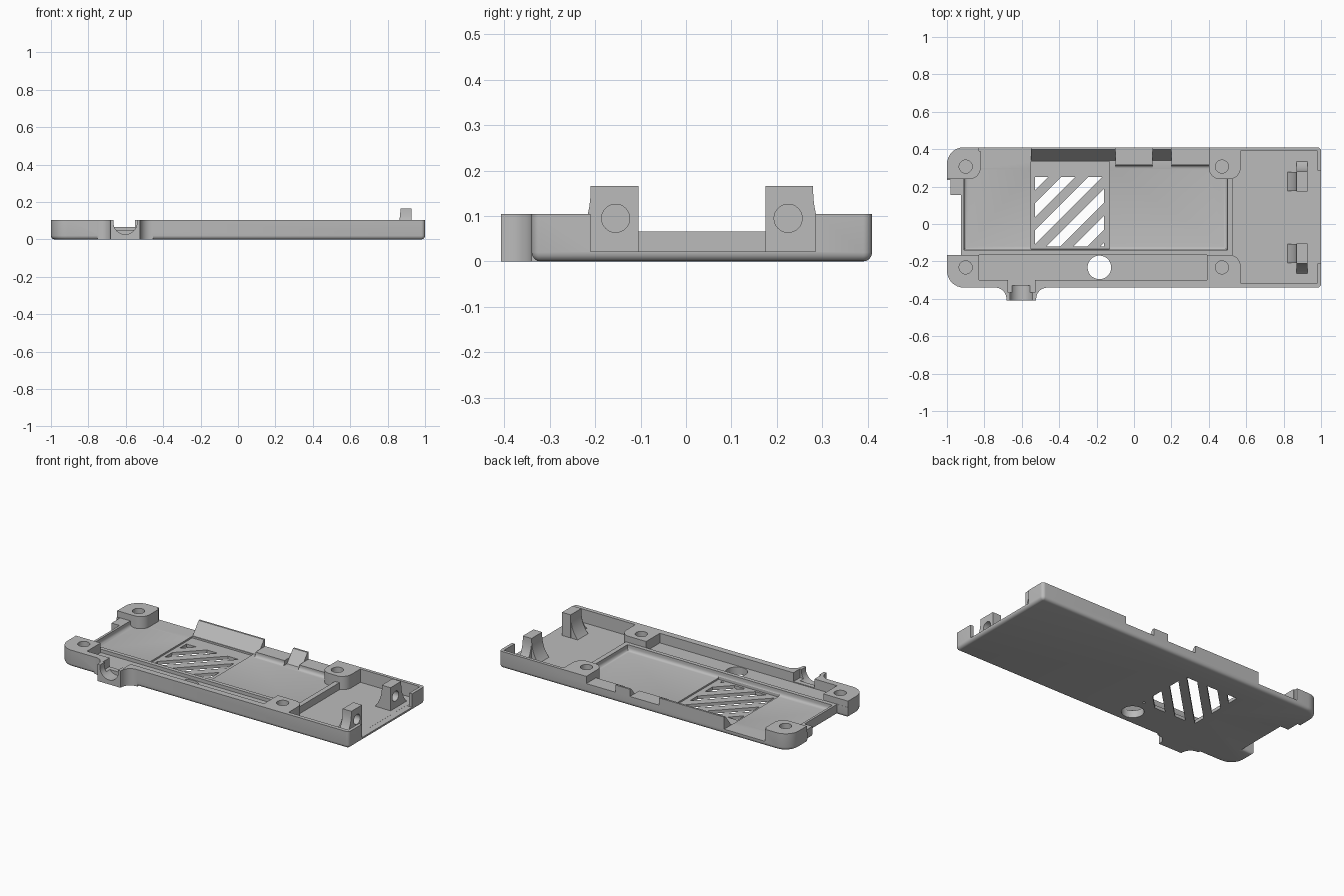
import bpy, bmesh, math
from mathutils import Vector

cube = bpy.data.objects.get("Cube")
if cube:
    bpy.data.objects.remove(cube, do_unlink=True)

grey = bpy.data.materials.new("grey_plastic")
grey.use_nodes = True
grey.diffuse_color = (0.5, 0.5, 0.5, 1)
grey.node_tree.nodes["Principled BSDF"].inputs["Base Color"].default_value = grey.diffuse_color
TOP = 0.105


def prism(name, pts, lo, hi, axis="Z", bevel=0.0):
    """Extrude a 2D outline along an axis, optionally rounding the low edges."""
    place = {"X": lambda a, b: (lo, a, b), "Y": lambda a, b: (a, lo, b),
             "Z": lambda a, b: (a, b, lo)}[axis]
    shift = Vector([(hi - lo) * (axis == k) for k in "XYZ"])
    bm = bmesh.new()
    base = bm.faces.new([bm.verts.new(place(a, b)) for a, b in pts])
    rim = list(base.edges)
    top = bmesh.ops.extrude_face_region(bm, geom=[base], use_keep_orig=True)["geom"]
    bmesh.ops.translate(bm, vec=shift, verts=[v for v in top if isinstance(v, bmesh.types.BMVert)])
    bmesh.ops.recalc_face_normals(bm, faces=bm.faces)
    if bevel:
        bmesh.ops.bevel(bm, geom=rim, offset=bevel, segments=4, profile=0.5, affect="EDGES")
    return finish(name, bm)


def finish(name, bm):
    mesh = bpy.data.meshes.new(name)
    bm.to_mesh(mesh)
    bm.free()
    mesh.materials.append(grey)
    obj = bpy.data.objects.new(name, mesh)
    bpy.context.collection.objects.link(obj)
    return obj


def rect(x0, x1, y0, y1):
    return [(x0, y0), (x1, y0), (x1, y1), (x0, y1)]


def circle(x, y, r, n=32):
    return [(x + r * math.cos(k * math.tau / n), y + r * math.sin(k * math.tau / n)) for k in range(n)]


def rounded(corners, steps=8):
    """Outline whose right-angled corners (x, y, radius) become arcs."""
    out = []
    for i, (x, y, r) in enumerate(corners):
        p = Vector((x, y))
        if r == 0:
            out.append((x, y))
            continue
        a = (Vector(corners[i - 1][:2]) - p).normalized() * r
        b = (Vector(corners[(i + 1) % len(corners)][:2]) - p).normalized() * r
        for k in range(steps + 1):
            t = k / steps * math.pi / 2
            out.append(tuple(p + a * (1 - math.sin(t)) + b * (1 - math.cos(t))))
    return out


def combine(target, other, op="DIFFERENCE"):
    mod = target.modifiers.new(op.lower(), "BOOLEAN")
    mod.object, mod.operation, mod.solver = other, op, "EXACT"
    bpy.context.view_layer.objects.active = target
    bpy.ops.object.modifier_apply(modifier=mod.name)
    bpy.data.objects.remove(other, do_unlink=True)


def cut_box(x0, x1, y0, y1, z, bevel=0.0):
    combine(body, prism("cutter", rect(x0, x1, y0, y1), z, 0.3, bevel=bevel))


# Tray body with a notch in the left end
body = prism("tray_body", rounded([
    (-1, -0.34, 0.09), (1, -0.34, 0.02), (1, 0.41, 0.02), (-1, 0.41, 0.09),
    (-1, 0.235, 0), (-0.98, 0.235, 0), (-0.98, 0.155, 0), (-0.925, 0.155, 0),
    (-0.925, -0.165, 0), (-1, -0.165, 0)]), 0, TOP, bevel=0.02)

# Cable outlet on the front side, flared into the wall
combine(body, prism("outlet", rounded([
    (-0.75, -0.31, 0), (-0.75, -0.34, 0), (-0.682, -0.34, 0.06), (-0.682, -0.408, 0),
    (-0.523, -0.408, 0), (-0.523, -0.34, 0.06), (-0.455, -0.34, 0), (-0.455, -0.31, 0)]),
    0, TOP), "UNION")

# Recesses: end bay and its mouth, rim, pocket, vent floor, back opening, side channel
cut_box(0.53, 0.98, -0.315, 0.39, 0.022)
cut_box(0.96, 1.1, -0.21, 0.285, 0.0215)
cut_box(-1.1, 0.54, -0.166, 0.24, 0.066)
cut_box(-0.91, 0.50, -0.14, 0.315, 0.03, bevel=0.02)
cut_box(-0.55, -0.13, -0.135, 0.335, 0.02)
cut_box(-0.83, -0.55, 0.2, 0.5, 0.0301)
cut_box(-0.83, 0.40, -0.30, -0.165, 0.045)

# Gaps and sloped inner faces of the back wall
for x0, x1 in [(-0.1, 0.1), (0.2, 0.4)]:
    cut_box(x0, x1, 0.3, 0.5, 0.06)
for x0, x1 in [(-0.56, -0.1), (0.1, 0.2)]:
    slope = [(0.29, 0.031), (0.34, 0.031), (0.402, 0.11), (0.29, 0.11)]
    combine(body, prism("cutter", slope, x0, x1, "X"))

# Cable outlet saddle
cut_box(-0.675, -0.53, -0.365, -0.285, 0.05)
combine(body, prism("cutter", circle(-0.603, 0.09, 0.063), -0.5, -0.33, "Y"))

# Screw bosses
BOSSES = [(-0.97, -0.82, 0.24, 0.39), (0.40, 0.57, 0.24, 0.40), (0.39, 0.57, -0.33, -0.165)]
for x0, x1, y0, y1 in BOSSES:
    r = [0.0] * 4
    if y0 > 0:
        r[0], r[1] = (0, 0.06) if x0 < 0 else (0.06, 0.06)
    else:
        r[2] = 0.06
    if x0 < 0:
        r[3] = 0.07
    shape = [(x, y, k) for (x, y), k in zip(rect(x0, x1, y0, y1), r)]
    combine(body, prism("boss", rounded(shape), 0.01, TOP), "UNION")
for x in (-0.9, 0.47):
    for y in (-0.232, 0.307):
        combine(body, prism("cutter", circle(x, y, 0.035), 0.03, 0.3))

# Round hole through the side channel
combine(body, prism("cutter", circle(-0.185, -0.232, 0.063, 48), -0.1, 0.3))

# Diagonal vent slots, clipped to a rectangle
for k in range(6):
    low = 0.71 - 0.145 * k
    bm = bmesh.new()
    bm.faces.new([bm.verts.new((x, y, -0.1)) for x, y in rect(-0.53, -0.16, -0.12, 0.25)])
    for offset, side in [(low, -1), (low + 0.075, 1)]:
        bmesh.ops.bisect_plane(bm, geom=bm.verts[:] + bm.edges[:] + bm.faces[:],
                               plane_co=(0, offset, 0), plane_no=(-side, side, 0), clear_outer=True)
    ext = bmesh.ops.extrude_face_region(bm, geom=bm.faces[:], use_keep_orig=True)["geom"]
    bmesh.ops.translate(bm, vec=(0, 0, 0.3), verts=[v for v in ext if isinstance(v, bmesh.types.BMVert)])
    bmesh.ops.recalc_face_normals(bm, faces=bm.faces)
    combine(body, finish("cutter", bm))


def flare(start, foot, top, steps=10):
    """Concave curve running from an upright down to its foot."""
    return [(start + (foot - start) * (k / steps) ** 2.5, top + (0.015 - top) * k / steps)
            for k in range(steps + 1)]


# Pair of end posts with flared buttresses and blind holes
parts = [body]
MID = 0.035
for side, label in [(1, "back"), (-1, "front")]:
    outline = [(0.14, 0.015), (0.14, 0.166)] + flare(0.245, 0.305, 0.166)
    post = prism(label + "_post", [(MID + side * a, b) for a, b in outline], 0.868, 0.928, "X")
    ys = sorted((MID + side * 0.141, MID + side * 0.244))
    web = [(0.9, 0.015), (0.9, 0.165)] + flare(0.868, 0.815, 0.165)
    combine(post, prism("buttress", web, ys[0], ys[1], "Y"), "UNION")
    combine(post, prism("cutter", circle(MID + side * 0.19, 0.095, 0.031), 0.88, 1, "X"))
    parts.append(post)

# Smooth shading with sharp edges kept
for obj in bpy.context.selected_objects:
    obj.select_set(False)
for obj in parts:
    obj.select_set(True)
bpy.context.view_layer.objects.active = body
bpy.ops.object.shade_smooth_by_angle(angle=math.radians(30))
